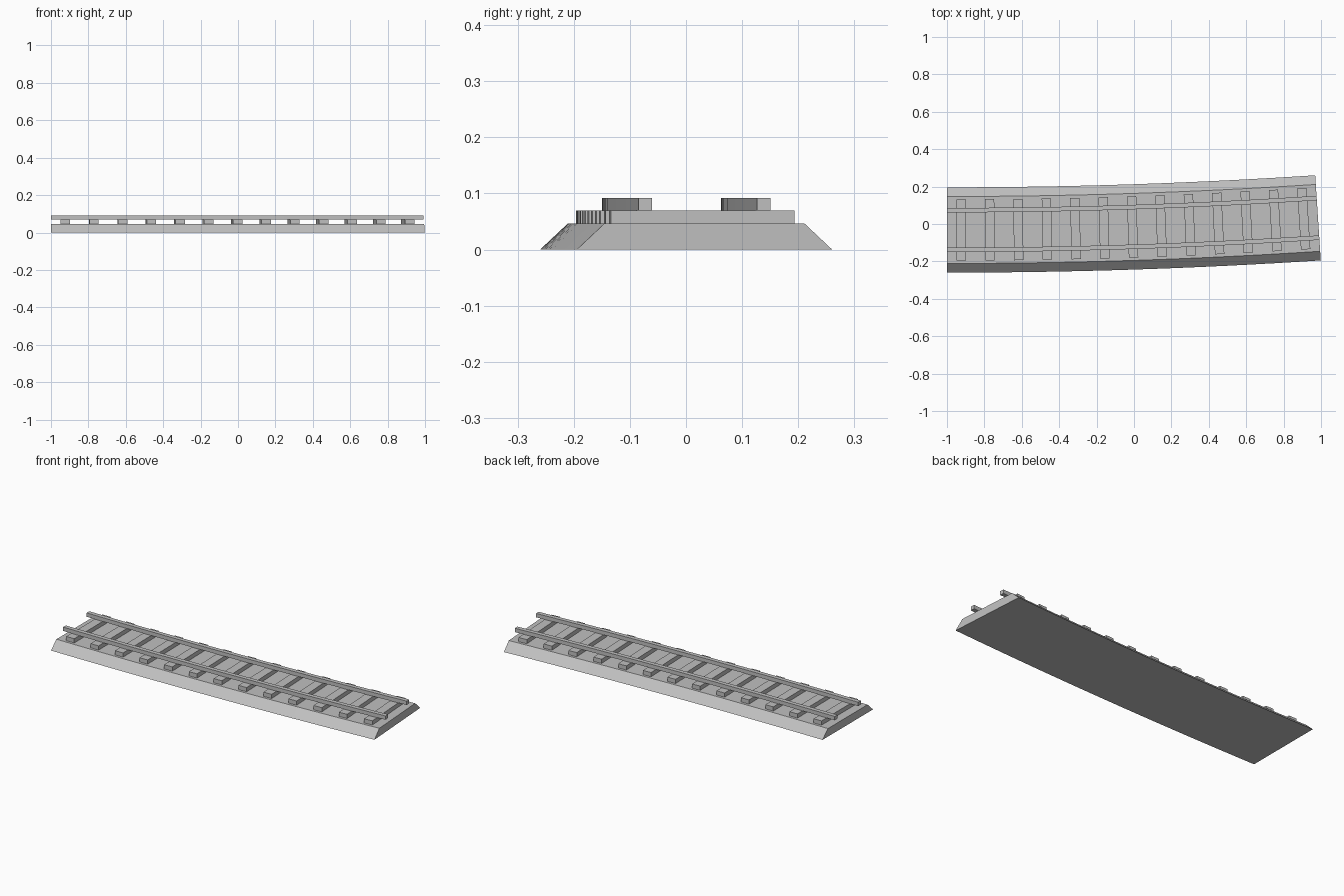
import bpy
import bmesh
import math

default = bpy.data.objects.get("Cube")
if default:
    bpy.data.objects.remove(default, do_unlink=True)

# Track centre line: an arc starting along +x and bending gently towards +y
ANGLE = math.radians(3.75)
RADIUS = 30.33
START_X, START_Y = -1.0, -0.032
SEGMENTS = 16
SLEEPERS = 13

grey = bpy.data.materials.new("plain grey")
grey.use_nodes = True
colour = (0.53, 0.53, 0.53, 1)
grey.diffuse_color = colour
grey.node_tree.nodes["Principled BSDF"].inputs["Base Color"].default_value = colour


def on_arc(angle, offset, z):
    """Point beside the centre line; positive offset is the +y side."""
    r = RADIUS - offset
    return (START_X + r * math.sin(angle),
            START_Y + RADIUS - r * math.cos(angle), z)


def sweep(name, profile, start=0.0, end=ANGLE, steps=SEGMENTS):
    """Sweep a closed (offset, z) profile along the arc and cap its ends."""
    bm = bmesh.new()
    rings = []
    for i in range(steps + 1):
        a = start + (end - start) * i / steps
        rings.append([bm.verts.new(on_arc(a, o, z)) for o, z in profile])
    n = len(profile)
    for r0, r1 in zip(rings, rings[1:]):
        for j in range(n):
            k = (j + 1) % n
            bm.faces.new((r0[j], r0[k], r1[k], r1[j]))
    bm.faces.new(rings[0])
    bm.faces.new(rings[-1])
    bmesh.ops.recalc_face_normals(bm, faces=bm.faces[:])
    mesh = bpy.data.meshes.new(name)
    bm.to_mesh(mesh)
    bm.free()
    mesh.materials.append(grey)
    obj = bpy.data.objects.new(name, mesh)
    bpy.context.collection.objects.link(obj)
    return obj


def box(o0, o1, z0, z1):
    return [(o0, z0), (o1, z0), (o1, z1), (o0, z1)]


# Ballast bed with sloping shoulders
sweep("ballast_bed", [(-0.228, 0), (0.228, 0), (0.179, 0.046), (-0.179, 0.046)])

# Rails
sweep("right_rail", box(-0.118, -0.094, 0.07, 0.092))
sweep("left_rail", box(0.094, 0.118, 0.07, 0.092))

# Evenly spaced sleepers, each square to the track
half = 0.025 / RADIUS
for i in range(SLEEPERS):
    mid = ANGLE * (i + 0.5) / SLEEPERS
    sweep(f"sleeper_{i + 1}", box(-0.164, 0.164, 0.046, 0.07),
          mid - half, mid + half, 1)
